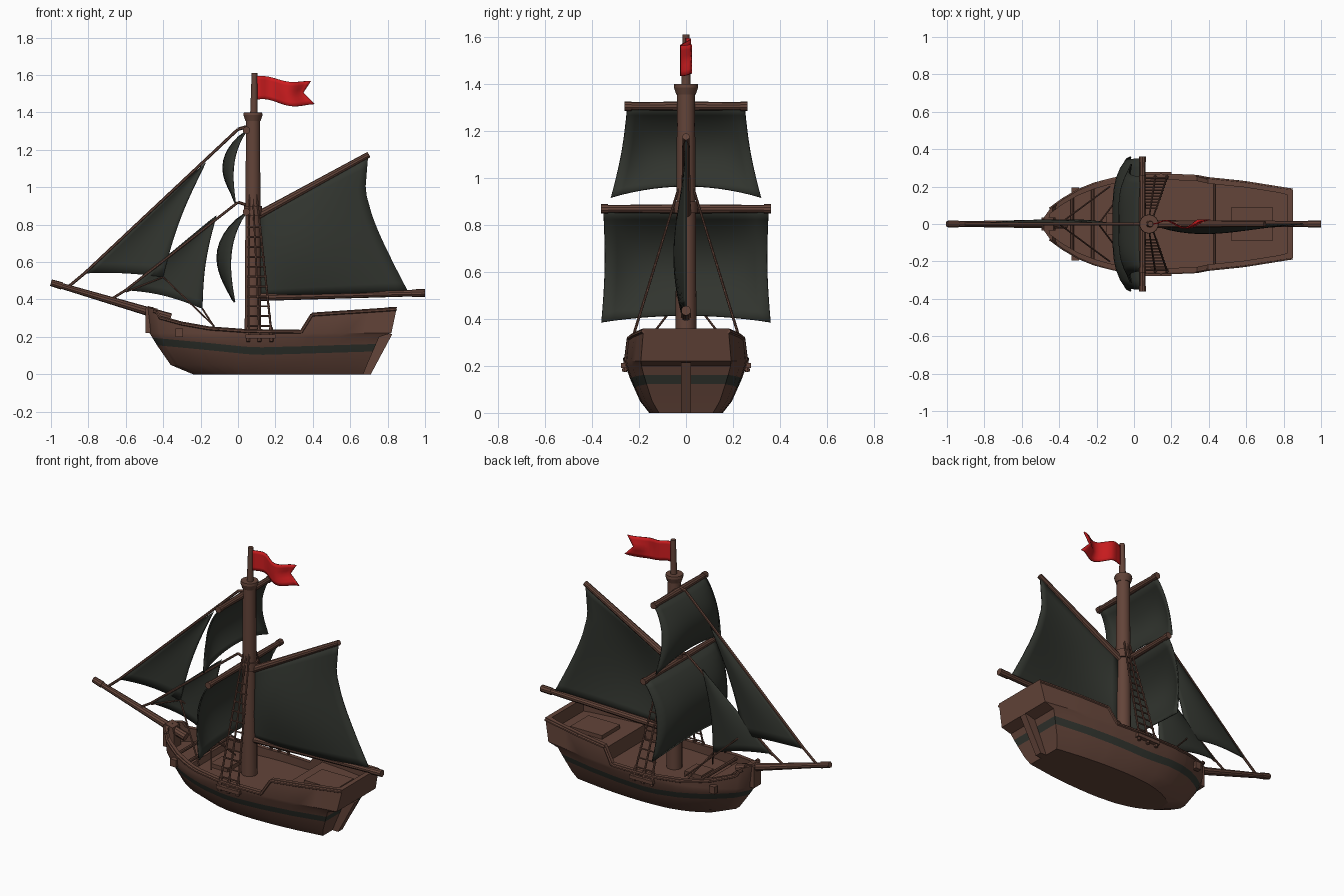
import bpy, bmesh, math
from mathutils import Vector

if "Cube" in bpy.data.objects:
    bpy.data.objects.remove(bpy.data.objects["Cube"])


def material(name, rgb):
    m = bpy.data.materials.new(name)
    m.diffuse_color = (*rgb, 1)
    m.use_nodes = True
    m.node_tree.nodes["Principled BSDF"].inputs["Base Color"].default_value = m.diffuse_color
    return m


WOOD = material("brown wood", (0.125, 0.058, 0.041))
CLOTH = material("dark green cloth", (0.031, 0.035, 0.028))
RED = material("red flag", (0.62, 0.012, 0.014))


def interp(table, t):
    """Piecewise linear lookup in [(t, value), ...]."""
    if t <= table[0][0]:
        return table[0][1]
    for (a, p), (b, q) in zip(table, table[1:]):
        if t <= b:
            return p + (q - p) * (t - a) / (b - a)
    return table[-1][1]


def finish(name, bm, mats, angle=35, fix=True):
    if fix:
        bmesh.ops.recalc_face_normals(bm, faces=bm.faces[:])
    me = bpy.data.meshes.new(name)
    bm.to_mesh(me)
    bm.free()
    for m in mats:
        me.materials.append(m)
    me.shade_smooth()
    me.set_sharp_from_angle(angle=math.radians(angle))
    ob = bpy.data.objects.new(name, me)
    bpy.context.collection.objects.link(ob)
    return ob


def rods(name, segments, sides=8):
    """Round bars; each segment is (start, end, start radius, end radius)."""
    bm = bmesh.new()
    for a, b, r1, r2 in segments:
        a, b = Vector(a), Vector(b)
        d = b - a
        mat = d.to_track_quat('Z', 'Y').to_matrix().to_4x4()
        mat.translation = (a + b) / 2
        bmesh.ops.create_cone(bm, cap_ends=True, segments=sides, radius1=r1,
                              radius2=r2, depth=d.length, matrix=mat)
    return finish(name, bm, [WOOD])


def box(name, lo, hi):
    bm = bmesh.new()
    bmesh.ops.create_cube(bm, size=1)
    for v in bm.verts:
        v.co = [lo[i] + (hi[i] - lo[i]) * (v.co[i] + 0.5) for i in range(3)]
    return finish(name, bm, [WOOD])


def plate(name, profile, half_y):
    """Side profile in x, z given a thickness across y."""
    bm = bmesh.new()
    f = bm.faces.new([bm.verts.new((x, -half_y, z)) for x, z in profile])
    ext = bmesh.ops.extrude_face_region(bm, geom=[f])
    for v in ext["geom"]:
        if isinstance(v, bmesh.types.BMVert):
            v.co.y = half_y
    return finish(name, bm, [WOOD])


def sheet(name, fn, mat, nu=12, nv=12, thick=0.008):
    """Cloth surface from fn(u, v) over the unit square."""
    bm = bmesh.new()
    g = [[bm.verts.new(fn(i / nu, j / nv)) for j in range(nv + 1)] for i in range(nu + 1)]
    for i in range(nu):
        for j in range(nv):
            bm.faces.new((g[i][j], g[i + 1][j], g[i + 1][j + 1], g[i][j + 1]))
    bmesh.ops.remove_doubles(bm, verts=bm.verts[:], dist=1e-5)
    ob = finish(name, bm, [mat], 50)
    mod = ob.modifiers.new("thickness", 'SOLIDIFY')
    mod.thickness = thick
    mod.offset = 0
    return ob


# hull: lofted stations with a bulwark, stepped decks and a painted band
PLAN = [(-.49, .025), (-.45, .085), (-.38, .135), (-.3, .18), (-.2, .218), (-.1, .242),
        (.1, .262), (.3, .258), (.4, .252), (.6, .232), (.85, .192)]
SHEER = [(-.49, .36), (-.435, .345), (-.42, .315), (-.3, .282), (-.15, .256), (.05, .242),
         (.35, .238), (.40, .33), (.85, .36)]
BOW = [(0, -.24), (.05, -.36), (.15, -.43), (.24, -.485), (.36, -.49)]
STERN = [(0, .67), (.05, .69), (.2, .755), (.22, .82), (.36, .85)]
FULL = [(0, .6), (.05, .75), (.15, .92), (.21, 1), (.26, 1), (.36, .94)]
BAND = [(-.49, .155), (-.2, .13), (.1, .103), (.4, .11), (.85, .122)]
DECK = [(-.22, .225), (-.21, .19), (.43, .19), (.44, .275), (.85, .28)]


def hull_point(X, z):
    u = (X + .49) / 1.34
    b, s = interp(BOW, z), interp(STERN, z)
    return b + (s - b) * u, interp(PLAN, X) * interp(FULL, z), z


def section(X):
    lo = interp(BAND, X)
    top = interp(SHEER, X)
    rows = [hull_point(X, z) for z in (0, .05, lo, lo + .04, .2, .22, top)]
    x, y, z = rows[-1]
    xi, yi = min(max(x, -.455), .82), max(y - .025, .004)
    return rows + [(xi, yi, z), (xi, yi, interp(DECK, X))]


STATIONS = [-.49, -.47, -.45, -.435, -.42, -.38, -.34, -.3, -.25, -.22, -.21, -.15, -.1, -.03, .05,
            .15, .25, .35, .40, .43, .44, .5, .6, .7, .78, .85]
bm = bmesh.new()
rings = []
for X in STATIONS:
    s = section(X)
    rings.append([[bm.verts.new((x, sg * y, z)) for x, y, z in s] for sg in (-1, 1)])
n = len(rings[0][0])
for a, b in zip(rings, rings[1:]):
    for side in (0, 1):
        for k in range(n - 1):
            f = bm.faces.new((a[side][k], b[side][k], b[side][k + 1], a[side][k + 1]))
            f.material_index = int(k == 2)
    for k in (0, n - 1):
        bm.faces.new((a[0][k], b[0][k], b[1][k], a[1][k]))
for e in (rings[0], rings[-1]):
    for k in range(n - 1):
        f = bm.faces.new((e[0][k], e[0][k + 1], e[1][k + 1], e[1][k]))
        f.material_index = int(k == 2)
finish("hull", bm, [WOOD, CLOTH], 30)

# moulding just below the rail on both sides
segs = []
for a, b in zip(STATIONS[2:], STATIONS[3:]):
    p, q = (hull_point(X, interp(SHEER, X) - .012) for X in (a, b))
    for sg in (-1, 1):
        segs.append(((p[0], sg * p[1], p[2]), (q[0], sg * q[1], q[2]), .009, .009))
rods("rail_moulding", segs, 6)

# stem head, rudder and deck fittings
plate("stem_head", [(-.495, .22), (-.495, .35), (-.48, .365), (-.43, .35), (-.42, .31), (-.42, .22)], .035)
plate("rudder", [(.64, 0), (.71, 0), (.825, .215), (.74, .215)], .022)
box("deck_hatch", (.52, -.09, .26), (.74, .09, .30))
box("fore_hatch", (-.15, -.06, .18), (-.03, .06, .215))
for sg, side in ((-1, "right"), (1, "left")):
    y = sorted((sg * .165, sg * .195))
    box("bow_block_" + side, (-.335, y[0], .20), (-.295, y[1], .245))
    y = sorted((sg * .25, sg * .277))
    box("shroud_ledge_" + side, (.04, y[0], .19), (.20, y[1], .212))
rods("bow_beams", [((x, -w, .25), (x, w, .25), .01, .01) for x, w in ((-.33, .145), (-.22, .19))])

# mast and spars
rods("mast", [((.08, 0, .15), (.08, 0, 1.38), .046, .038),
              ((.08, 0, 1.355), (.08, 0, 1.385), .042, .052),
              ((.08, 0, 1.385), (.08, 0, 1.4), .052, .05),
              ((.085, 0, 1.39), (.088, 0, 1.61), .02, .015),
              ((.08, 0, .85), (.08, 0, .9), .05, .05)], 14)
rods("bowsprit", [((-.36, 0, .30), (-.985, 0, .485), .026, .015),
                  ((-.94, 0, .472), (-1, 0, .49), .02, .018)], 10)
rods("boom", [((.05, 0, .412), (.995, 0, .435), .022, .017),
              ((.93, 0, .433), (1, 0, .435), .021, .021)], 10)
rods("gaff", [((.09, 0, .84), (.70, 0, 1.175), .022, .016)], 10)
for name, z, w in (("upper_yard", 1.305, .262), ("lower_yard", .868, .362)):
    rods(name, [((.045, sg * w, z), (.045, 0, z), .016, .02) for sg in (-1, 1)]
         + [((.045, sg * w, z), (.045, sg * (w - .03), z), .02, .02) for sg in (-1, 1)], 10)

# fore-and-aft main sail
LEECH = [(0, .91), (.2, .835), (.4, .765), (.55, .72), (.75, .68), (1, .695)]


def main_sail(u, v):
    left = Vector((.09 + .03 * v, 0, .42 + .43 * v))
    right = Vector((interp(LEECH, v), 0, .44 + .72 * v))
    p = left.lerp(right, u)
    p.y = -.05 * math.sin(math.pi * u ** .8) * math.sin(math.pi * min(1, .12 + .88 * v))
    return p


sheet("main_sail", main_sail, CLOTH, 14, 14)


# square sails: belly is the centre line profile, edges belly less
def square_sail(name, top, bottom, w_top, w_bottom, belly, arch):
    def fn(u, v):
        s = 2 * u - 1
        w = w_top + (w_bottom - w_top) * v - .012 * math.sin(math.pi * v)
        z = top + (bottom - top) * v + arch * v ** 3 * (1 - s * s)
        bulge = math.sin(math.pi * min(1, v ** .8 * .93))
        x = .045 - .05 * v - bulge * belly * (.45 + .55 * (1 - s ** 4))
        return x, s * w, z
    sheet(name, fn, CLOTH, 14, 12)


square_sail("upper_square_sail", 1.30, .915, .25, .32, .10, .05)
square_sail("lower_square_sail", .865, .385, .352, .36, .132, .03)


# triangular head sails with hollow edges
def jib(name, tack, clew, head, hollow, rise, belly):
    def fn(u, v):
        luff = Vector(tack).lerp(Vector(head), v)
        leech = Vector(clew).lerp(Vector(head), v)
        leech.x -= hollow * math.sin(math.pi * v)
        p = luff.lerp(leech, u)
        p.z += rise * math.sin(math.pi * u) * (1 - v)
        p.y += belly * math.sin(math.pi * u) * math.sin(math.pi * (.25 + .75 * v))
        return p
    sheet(name, fn, CLOTH, 10, 12)


jib("outer_jib", (-.82, 0, .54), (-.40, 0, .52), (-.17, 0, 1.135), .025, .01, .02)
jib("inner_jib", (-.60, 0, .45), (-.19, 0, .35), (-.115, 0, .85), .02, .02, .02)

# stays and sheets
rope = [((-.91, 0, .465), (-.82, 0, .54), .008, .008), ((-.82, 0, .54), (0, 0, 1.31), .008, .008),
        ((0, 0, 1.31), (.07, 0, 1.33), .009, .009),
        ((-.68, 0, .40), (-.60, 0, .45), .007, .007), ((-.60, 0, .45), (0, 0, .92), .007, .007),
        ((0, 0, .92), (.06, 0, .90), .008, .008), ((-.40, 0, .52), (-.60, 0, .44), .004, .004)]
for sg in (-1, 1):
    rope += [((-.40, 0, .52), (-.13, sg * .20, .26), .005, .005),
             ((-.19, 0, .35), (-.10, sg * .12, .21), .005, .005)]
rods("stays", rope, 6)

# shrouds with rope rungs
ladder = []
for sg in (-1, 1):
    foot = [Vector((x, sg * .262, .205)) for x in (.055, .115, .18)]
    head = [Vector((x, sg * .03, .96)) for x in (.06, .08, .10)]
    for f, h in zip(foot, head):
        ladder.append((f, h, .006, .005))
        ladder.append((f - Vector((0, 0, .03)), f.lerp(h, .06), .011, .011))
    for i in range(1, 12):
        t = i * .07
        a, b = foot[0].lerp(head[0], t), foot[2].lerp(head[2], t)
        ladder.append((a + Vector((-.008, 0, 0)), b + Vector((.008, 0, 0)), .005, .005))
rods("shrouds", ladder, 6)


# swallow-tailed flag
def flag(u, v):
    notch = .05 * (1 - abs(2 * v - 1)) * u ** 3
    x = .10 + (.29 + .02 * (1 - v)) * u - notch
    z = 1.463 + .127 * v - .03 * u + .012 * math.sin(u * 7 + .5) * (1 - .3 * v)
    return x, .022 * math.sin(u * 8) * min(1, u * 4), z


sheet("flag", flag, RED, 14, 6, .006)
